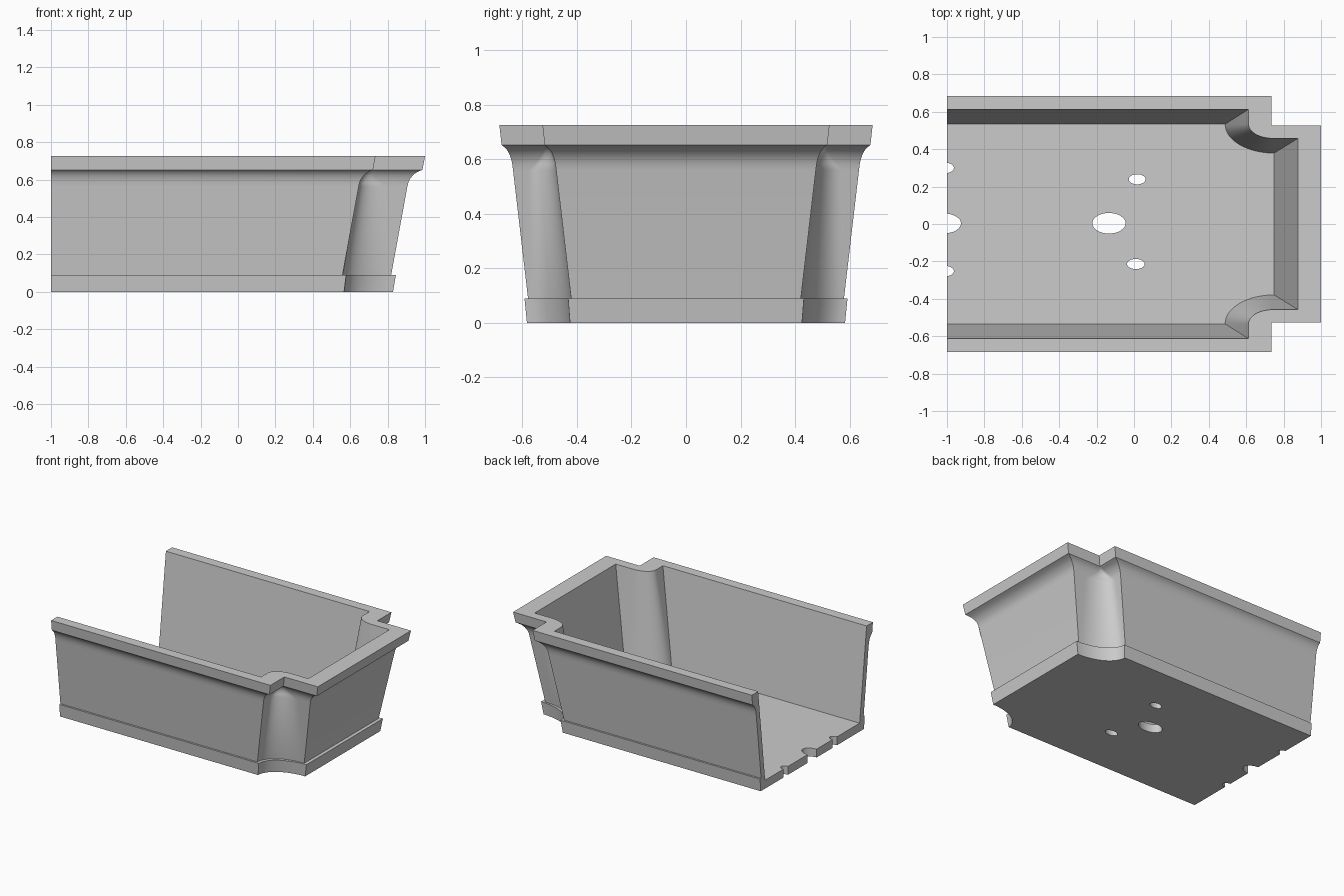
import bpy, bmesh, math
from mathutils import Matrix

if "Cube" in bpy.data.objects:
    bpy.data.objects.remove(bpy.data.objects["Cube"])

grey = bpy.data.materials.new("plain grey")
grey.use_nodes = True
GREY = (0.6, 0.6, 0.6, 1)
grey.diffuse_color = GREY
grey.node_tree.nodes["Principled BSDF"].inputs["Base Color"].default_value = GREY

ARC = 16


def outline(end_x, side_y, notch_x, notch_y, square):
    """Open path round three sides; each corner notch is an arc sharpened by 'square'."""
    dx, dy = end_x - notch_x, side_y - notch_y
    rx, ry = dx * (1 - square), dy * (1 - square)
    half = [(-1, side_y), (notch_x, side_y)]
    for i in range(ARC + 1):
        a = math.pi / 2 * i / ARC
        half.append((notch_x + rx * (1 - math.cos(a)), notch_y + ry * (1 - math.sin(a))))
    half.append((end_x, notch_y))
    return half + [(x, -y) for x, y in reversed(half)]


def mix(a, b, t):
    return [p + (q - p) * t for p, q in zip(a, b)]


# Outline sizes: end x, side y, notch x, notch y, squareness
body_low = (0.819, 0.579, 0.559, 0.421, 0.0)
body_high = (0.905, 0.634, 0.645, 0.476, 0.35)
rim_low = (0.986, 0.676, 0.722, 0.518, 1.0)
levels = [(0, (0.829, 0.583, 0.567, 0.425, 0)),
          (0.09, (0.844, 0.592, 0.578, 0.432, 0)),
          (0.09, body_low)]
# Cove under the rim, its notch sharpening steadily with height
COVE_LOW, COVE_HIGH = 0.56, 0.652
for z, t in [(COVE_LOW, 0), (0.582, 0.06), (0.602, 0.17), (0.622, 0.35),
             (0.637, 0.58), (0.645, 0.78), (COVE_HIGH, 1)]:
    size = mix(body_high, rim_low, t)
    size[-1] = 0.35 + 0.65 * (z - COVE_LOW) / (COVE_HIGH - COVE_LOW)
    levels.append((z, size))
# Rim, then the inner wall down to the floor
levels += [(0.725, (1.0, 0.684, 0.735, 0.526, 1)),
           (0.725, (0.877, 0.613, 0.612, 0.458, 0.51)),
           (0.06, (0.749, 0.534, 0.487, 0.379, 0))]

# Trough shell: walls, floor and open end
bm = bmesh.new()
rings = [[bm.verts.new((x, y, z)) for x, y in outline(*size)] for z, size in levels]
for low, high in zip(rings, rings[1:]):
    for i in range(len(low) - 1):
        bm.faces.new((low[i], low[i + 1], high[i + 1], high[i]))
bm.faces.new(rings[0])
bm.faces.new(rings[-1])
bm.faces.new([r[0] for r in rings] + [r[-1] for r in reversed(rings)])
bmesh.ops.remove_doubles(bm, verts=bm.verts, dist=0.0002)
bmesh.ops.recalc_face_normals(bm, faces=bm.faces)
mesh = bpy.data.meshes.new("planter_trough")
bm.to_mesh(mesh)
bm.free()
trough = bpy.data.objects.new("planter_trough", mesh)
bpy.context.collection.objects.link(trough)
mesh.materials.append(grey)

# Drain holes through the floor, some halved by the open end
bm = bmesh.new()
for x, y, rx, ry in [(-0.134, 0.004, 0.089, 0.055), (0.017, 0.239, 0.045, 0.027),
                     (0.01, -0.214, 0.047, 0.027), (-1.015, 0.003, 0.09, 0.053),
                     (-1.01, 0.3, 0.047, 0.028), (-1.01, -0.252, 0.047, 0.028)]:
    place = Matrix.Translation((x, y, 0.04)) @ Matrix.Diagonal((rx, ry, 0.3, 1))
    bmesh.ops.create_cone(bm, cap_ends=True, segments=32, radius1=1, radius2=1,
                          depth=1, matrix=place)
hole_mesh = bpy.data.meshes.new("drain_hole_cutter")
bm.to_mesh(hole_mesh)
bm.free()
hole_mesh.materials.append(grey)
cutter = bpy.data.objects.new("drain_hole_cutter", hole_mesh)
bpy.context.collection.objects.link(cutter)

cut = trough.modifiers.new("drain_holes", 'BOOLEAN')
cut.operation = 'DIFFERENCE'
cut.solver = 'EXACT'
cut.object = cutter
bpy.ops.object.select_all(action='DESELECT')
trough.select_set(True)
bpy.context.view_layer.objects.active = trough
bpy.ops.object.modifier_apply(modifier=cut.name)
bpy.data.objects.remove(cutter)
bpy.ops.object.shade_smooth_by_angle(angle=math.radians(28))
